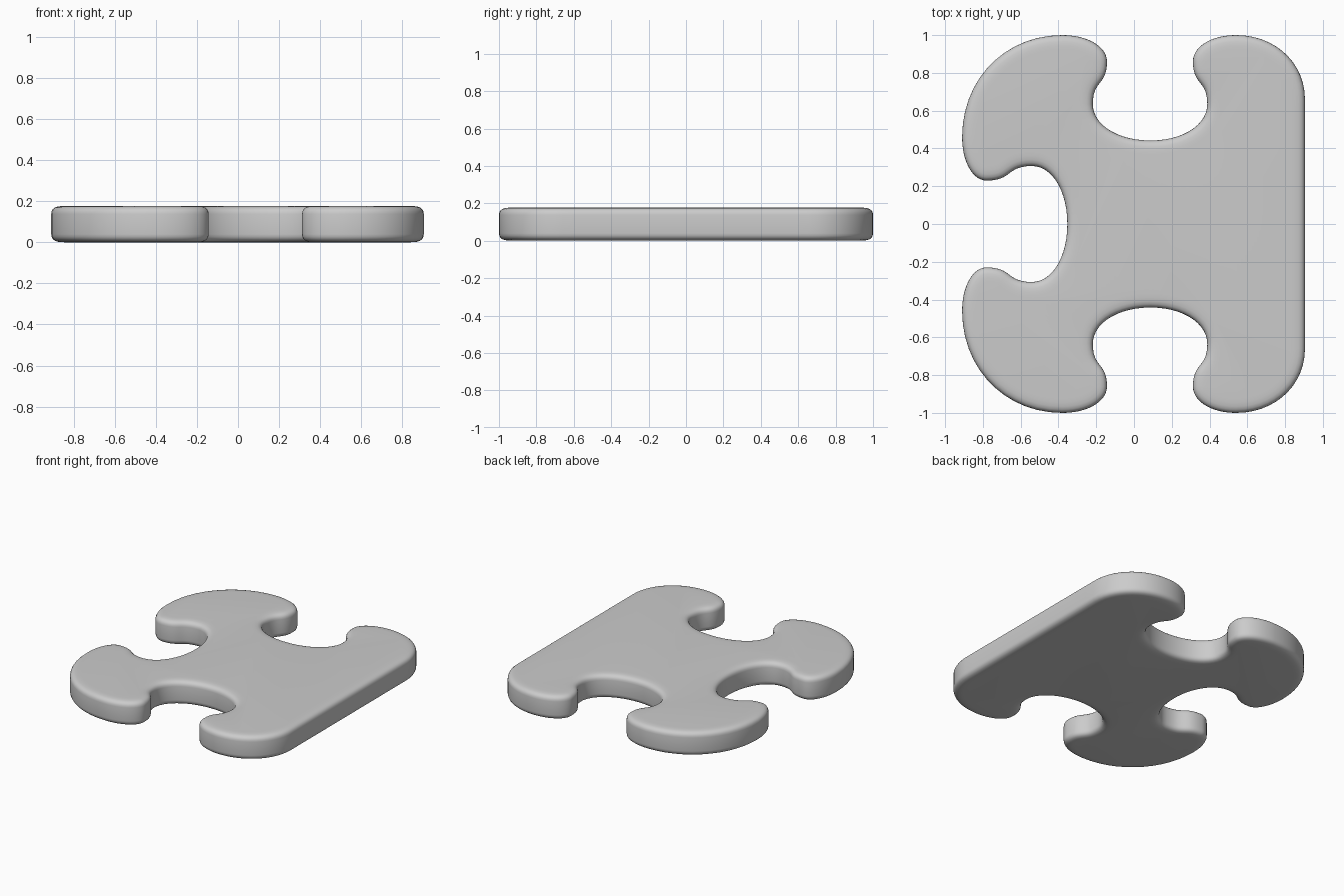
import bpy
import bmesh
from mathutils import Vector
from mathutils.geometry import interpolate_bezier

cube = bpy.data.objects.get("Cube")
if cube:
    bpy.data.objects.remove(cube, do_unlink=True)

HEIGHT = 0.178
STEPS = 14
H, V = Vector((1, 0)), Vector((0, 1))   # tangent directions

# Back half of the outline, from the straight left edge round to the right socket
KNOTS = [
    (0.905, 0, V), (0.905, 0.66, V), (0.54, 1, H), (0.312, 0.86, V),
    (0.388, 0.635, V), (0.088, 0.442, H), (-0.218, 0.635, V), (-0.143, 0.86, V),
    (-0.38, 1, H), (-0.91, 0.46, V), (-0.78, 0.23, H), (-0.54, 0.307, H),
    (-0.353, 0, V),
]

# Rounded rim as (inset, height)
RIM = [(0, 0.04), (0.002, 0.027), (0.008, 0.016), (0.018, 0.008),
       (0.034, 0.003), (0.055, 0.001), (0.075, 0)]


def outline():
    """Smooth closed outline, mirrored front to back."""
    half = []
    for (x0, y0, t0), (x1, y1, t1) in zip(KNOTS, KNOTS[1:]):
        a, b = Vector((x0, y0)), Vector((x1, y1))
        reach = (b - a) * 0.57
        h0 = a + t0 * reach.dot(t0)
        h1 = b - t1 * reach.dot(t1)
        half += [p.to_2d() for p in interpolate_bezier(a, h0, h1, b, STEPS)][:-1]
    half.append(b)
    return half + [Vector((p.x, -p.y)) for p in reversed(half[1:-1])]


def inward_normals(points):
    result = []
    for i, p in enumerate(points):
        tangent = points[(i + 1) % len(points)] - points[i - 1]
        result.append(Vector((-tangent.y, tangent.x)).normalized())
    return result


# Puzzle piece: stacked rings with rounded rims, closed by flat caps
points = outline()
normals = inward_normals(points)
profile = [(d, z) for d, z in reversed(RIM)] + [(d, HEIGHT - z) for d, z in RIM]

bm = bmesh.new()
rings = []
for inset, z in profile:
    rings.append([bm.verts.new((*(p + n * inset), z)) for p, n in zip(points, normals)])
for low, high in zip(rings, rings[1:]):
    for i in range(len(low)):
        bm.faces.new((low[i - 1], low[i], high[i], high[i - 1]))
bm.faces.new(list(reversed(rings[0])))
bm.faces.new(rings[-1])
bmesh.ops.recalc_face_normals(bm, faces=bm.faces)

mesh = bpy.data.meshes.new("puzzle_piece")
bm.to_mesh(mesh)
bm.free()
mesh.shade_smooth()
piece = bpy.data.objects.new("puzzle_piece", mesh)
bpy.context.collection.objects.link(piece)
